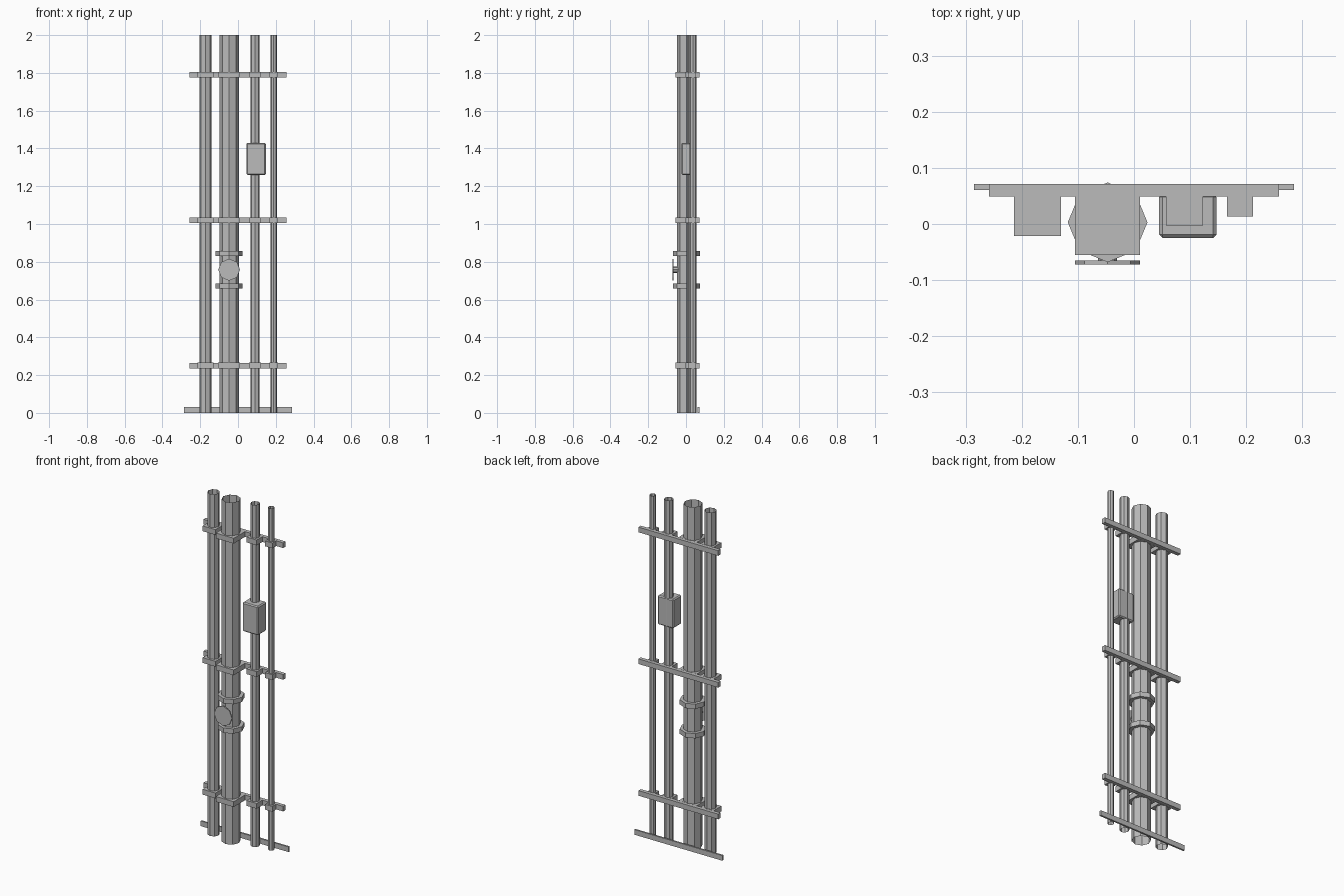
import bpy, bmesh, math
from mathutils import Matrix, Vector

if "Cube" in bpy.data.objects:
    bpy.data.objects.remove(bpy.data.objects["Cube"])

grey = bpy.data.materials.new("plain_grey")
grey.diffuse_color = (0.5, 0.5, 0.5, 1)
grey.use_nodes = True
grey.node_tree.nodes["Principled BSDF"].inputs["Base Color"].default_value = grey.diffuse_color


def finish(name, bm):
    bmesh.ops.recalc_face_normals(bm, faces=bm.faces)
    me = bpy.data.meshes.new(name)
    bm.to_mesh(me)
    bm.free()
    me.materials.append(grey)
    ob = bpy.data.objects.new(name, me)
    bpy.context.collection.objects.link(ob)
    return ob


def box(name, x0, x1, y0, y1, z0, z1, bevel=0):
    bm = bmesh.new()
    size = Matrix.Diagonal((x1 - x0, y1 - y0, z1 - z0, 1))
    mid = Matrix.Translation(((x0 + x1) / 2, (y0 + y1) / 2, (z0 + z1) / 2))
    bmesh.ops.create_cube(bm, size=1, matrix=mid @ size)
    if bevel:
        bmesh.ops.bevel(bm, geom=bm.edges[:], offset=bevel, segments=1,
                        affect='EDGES')
    return finish(name, bm)


def octagon(name, centre, radius, depth, axis='Z', caps=True):
    bm = bmesh.new()
    turn = Matrix.Rotation(math.pi / 2, 4, 'X') if axis == 'Y' else Matrix()
    bmesh.ops.create_cone(bm, cap_ends=caps, segments=8, radius1=radius,
                          radius2=radius, depth=depth,
                          matrix=Matrix.Translation(Vector(centre)) @ turn)
    return finish(name, bm)


# name: x, y, pipe radius, clamp half width
pipes = {
    "medium_pipe": (-0.172, 0.020, 0.033, 0.0415),
    "large_pipe": (-0.047, 0.003, 0.051, 0.058),
    "small_pipe": (0.090, 0.030, 0.025, 0.033),
    "thin_pipe": (0.189, 0.037, 0.0175, 0.0235),
}

# Open-ended vertical pipes
for name, (x, y, r, h) in pipes.items():
    octagon(name, (x, y, 1), r, 2, caps=False)

# Wall rails with a clamp block around each pipe
for i, z in enumerate((0.25, 1.02, 1.79)):
    box(f"rail_{i}", -0.258, 0.258, 0.049, 0.071, z - 0.015, z + 0.015)
    for name, (x, y, r, h) in pipes.items():
        box(f"{name}_clamp_{i}", x - h, x + h, y - h, 0.052,
            z - 0.0155, z + 0.0155)

# Skirting strip at the foot
box("base_strip", -0.285, 0.285, 0.061, 0.071, 0, 0.03)

# Valve on the large pipe: two flanges, stem and hand wheel
for i, z in enumerate((0.672, 0.844)):
    octagon(f"flange_{i}", (-0.047, 0.003, z), 0.071, 0.028)
octagon("valve_stem", (-0.047, -0.05, 0.758), 0.017, 0.034, 'Y')
octagon("hand_wheel", (-0.047, -0.0685, 0.758), 0.058, 0.007, 'Y')

# Junction box on the small pipe
box("junction_box", 0.045, 0.147, -0.025, 0.054, 1.26, 1.43, bevel=0.006)
